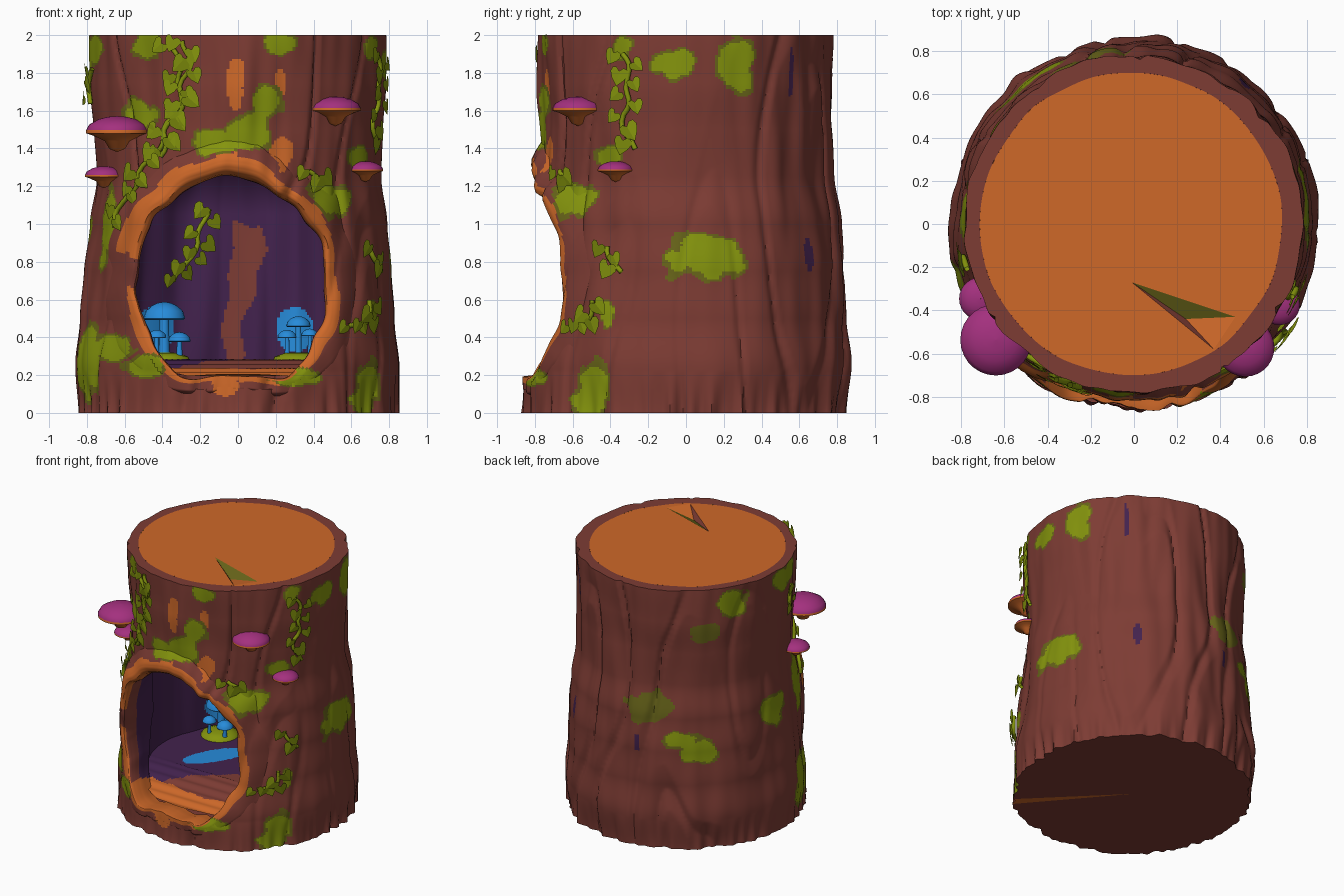
import bpy, bmesh, random
from math import sin, cos, pi, radians, degrees, atan2, hypot, sqrt
from mathutils import Vector, noise

random.seed(4)
if "Cube" in bpy.data.objects:
    bpy.data.objects.remove(bpy.data.objects["Cube"])

COLOURS = {
    "bark_brown": (0.205, 0.045, 0.034), "wood_orange": (0.62, 0.14, 0.022),
    "moss_green": (0.235, 0.3, 0.004), "dark_moss": (0.14, 0.13, 0.01),
    "hollow_purple": (0.055, 0.016, 0.075), "cap_magenta": (0.37, 0.03, 0.21),
    "glow_blue": (0.02, 0.26, 0.7)}
MATS = {}
for label, rgb in COLOURS.items():
    m = bpy.data.materials.new(label)
    m.use_nodes = True
    m.diffuse_color = (*rgb, 1)
    m.node_tree.nodes["Principled BSDF"].inputs["Base Color"].default_value = (*rgb, 1)
    MATS[label] = m


def finish(name, bm, labels, smooth=True):
    """Turn a bmesh and one colour label per face into an object."""
    me = bpy.data.meshes.new(name)
    used = sorted(set(labels))
    for label in used:
        me.materials.append(MATS[label])
    for f, label in zip(bm.faces, labels):
        f.material_index = used.index(label)
        f.smooth = smooth
    bm.to_mesh(me)
    bm.free()
    ob = bpy.data.objects.new(name, me)
    bpy.context.collection.objects.link(ob)
    if smooth:
        bpy.ops.object.select_all(action='DESELECT')
        ob.select_set(True)
        bpy.context.view_layer.objects.active = ob
        bpy.ops.object.shade_smooth_by_angle(angle=radians(50))


def grid(name, nu, nv, place, colour):
    """Closed band: place(angle, v) gives points, colour(centre, v) a label or None to leave a gap."""
    bm = bmesh.new()
    rows = [[bm.verts.new(place(2 * pi * i / nu, j / nv)) for i in range(nu)] for j in range(nv + 1)]
    labels = []
    for j in range(nv):
        for i in range(nu):
            k = (i + 1) % nu
            quad = (rows[j][i], rows[j][k], rows[j + 1][k], rows[j + 1][i])
            label = colour(sum((v.co for v in quad), Vector()) / 4, (j + 0.5) / nv)
            if label:
                bm.faces.new(quad)
                labels.append(label)
    finish(name, bm, labels)


def table(t, values):
    """Smooth lookup in evenly spaced values, t from 0 to 1."""
    s = min(max(t, 0), 0.9999) * (len(values) - 1)
    i = int(s)
    f = s - i
    f = f * f * (3 - 2 * f)
    return values[i] * (1 - f) + values[i + 1] * f


def pt(phi, z, r):
    """Point around the trunk; phi is 0 at the front and grows towards +x."""
    return Vector((r * sin(phi), -r * cos(phi), z))


def bark(phi, z):
    """Outer radius of the trunk, with swells, furrows and thin cracks."""
    s, c = sin(phi), cos(phi)
    w = 0.3 + 0.7 * abs(c)
    r = table(z / 2, (0.838, 0.857, 0.83, 0.812, 0.79, 0.757, 0.762, 0.775, 0.783))
    r += 0.022 * noise.noise((s * 3, c * 3, z * 1.5)) + 0.018 * w * noise.noise((s * 8, c * 8, z * 1.8))
    r -= 0.025 * w * max(0, 1 - 9 * abs(noise.noise((s * 2.5 + 7, c * 2.5, z * 0.7))))
    r += max(0, 1 - z / 0.22) * (0.03 * noise.noise((s * 16, c * 16, z)) + 0.03 * max(0, c))
    return r + 0.02 * max(0, -c) * sin(pi * z / 2)


# Opening outline: polar radius around its middle, every 30 degrees
MID_X, MID_Z = -0.02, 0.7
ARCH = (0.48, 0.5, 0.49, 0.56, 0.54, 0.53, 0.51, 0.53, 0.57, 0.5, 0.57, 0.52, 0.48)


def arch(a):
    return table((a % (2 * pi)) / (2 * pi), ARCH)


def in_opening(p, margin):
    dx, dz = p.x - MID_X, p.z - MID_Z
    return p.y < 0 and hypot(dx, dz) < arch(atan2(dz, dx)) + margin


# Painted patches: degrees round from the front, height, half sizes
MOSS = [(-38, 1.94, 7, .08), (-76, 1.92, 8, .09), (16, 1.96, 7, .06), (64, 1.94, 5, .07),
        (4, 1.5, 10, .11), (-9, 1.43, 10, .07), (12, 1.65, 7, .1), (-45, 1.58, 10, .08),
        (-62, .98, 6, .2), (-53, .35, 13, .08), (-70, .25, 10, .2), (-37, .24, 10, .06),
        (40, 1.13, 11, .1), (54, .1, 8, .16), (21, .19, 10, .05), (60, .53, 3, .08),
        (86, 1.85, 8, .09), (110, 1.83, 7, .16), (97, .82, 16, .13), (-119, 1.84, 9, .11),
        (-85, 1.9, 7, .1), (-148, .85, 9, .08), (-139, .75, 10, .09), (-94, .95, 10, .13),
        (56, 1.35, 7, .06)]
FADED = [(-135, 1.67, 8, .1), (-165, 1.07, 14, .14)]
STREAKS = [(-1, 1.72, 4, .19), (17, 1.74, 3, .1), (18, 1.36, 5, .11), (-4, .15, 6, .07)]
CREVICES = [(136, 1.8, 1.5, .13), (142, .83, 2, .11), (-170, .8, 1.5, .08)]


def nearest(p, patches):
    phi = degrees(atan2(p.x, -p.y))
    wobble = 0.45 * noise.noise(p * 8) + 0.2 * noise.noise(p * 20)
    return wobble + min(hypot(((phi - a + 180) % 360 - 180) / da, (p.z - z) / dz) for a, z, da, dz in patches)


def bark_colour(p, v=0):
    d = nearest(p, MOSS)
    if d < 0.88:
        return "moss_green"
    if d < 1.05 or nearest(p, FADED) < 0.9:
        return "dark_moss"
    if nearest(p, CREVICES) < 0.9:
        return "hollow_purple"
    return "wood_orange" if nearest(p, STREAKS) < 0.9 else "bark_brown"


# Trunk shell, cut rim on top and underside
grid("trunk", 320, 190, lambda a, v: pt(a, 2 * v, bark(a, 2 * v)),
     lambda p, v: None if in_opening(p, 0.06) else bark_colour(p))


def disc_edge(a):
    return pt(a, 2, 0.7 + 0.012 * noise.noise((3 * sin(a), 3 * cos(a), 0))) + Vector((-0.015, 0, 0))


grid("top_bark_ring", 320, 1, lambda a, v: pt(a, 2, bark(a, 2)) if v < 0.5 else disc_edge(a),
     lambda p, v: "bark_brown")
grid("underside", 320, 2, lambda a, v: pt(a, 0, v * bark(a, 0) + 0.0001),
     lambda p, v: "wood_orange" if 40 < degrees(atan2(p.x, -p.y)) < 45 else "bark_brown")

# Cut wood face with a wedge-shaped split
bm = bmesh.new()
ring = [bm.verts.new(disc_edge(2 * pi * i / 128)) for i in range(128)]
tip, right, left, pit = (bm.verts.new(c) for c in
                         ((-0.01, -.27, 2), (.47, -.43, 2), (.37, -.58, 2), (.24, -.44, 1.96)))
first, last = 12, 17
bm.faces.new(ring[last:] + ring[:first + 1] + [left, tip, right])
bm.faces.new(ring[first:last + 1] + [right, left])
for a, b in ((tip, right), (right, left), (left, tip)):
    bm.faces.new((a, pit, b))
finish("cut_wood_top", bm, ["wood_orange"] * 2 + ["dark_moss", "wood_orange", "bark_brown"], False)

# Swollen lip around the opening: (outline offset, height above bark)
LIP = [(.21, -.025), (.17, .005), (.13, .025), (.09, .04), (.06, .043), (.03, .035),
       (.01, .015), (0, -.02), (0, -.06), (.01, -.12), (.05, -.2)]


def lip_point(a, v):
    s = v * (len(LIP) - 1)
    i = min(int(s), len(LIP) - 2)
    grow, lift = (p + (q - p) * (s - i) for p, q in zip(LIP[i], LIP[i + 1]))
    up = sin(a)
    sill = max(0, -up - 0.5)
    rad = arch(a) + grow * (1 - 1.2 * sill) + 0.025 * noise.noise((cos(a) * 4, up * 4, v))
    x, z = MID_X + rad * cos(a), MID_Z + rad * up
    r = bark(atan2(x, 0.6), z)
    r += lift * (0.75 + 0.75 * up) if lift > 0 else lift
    return Vector((x, -sqrt(max(r * r - x * x, 0.01)), z))


def lip_colour(p, v):
    if p.z < 0.3 and abs(p.x + 0.05) < 0.36 and v > 0.5:
        return "wood_orange"
    if v > 0.88:
        return "hollow_purple"
    base = bark_colour(p)
    if v > 0.68 or base != "bark_brown":
        return base if v < 0.68 else "bark_brown"
    wave = 0.1 * noise.noise(p * 4)
    start = 0.32 if p.x > 0 else 0.24 if p.z > 0.85 else 0.4
    bare = p.x < 0 and 0.7 < p.z + wave < 0.82
    return "wood_orange" if start + wave < v and p.z > 0.13 and not bare else base


grid("opening_lip", 260, 30, lip_point, lip_colour)


# Hollow: wall, domed ceiling and floor
def hollow_point(a, v):
    z = 1.45 - 1.25 * v
    r = 0.64 * sqrt(max(0, 1 - max(0, (z - 1.05) / 0.4) ** 2))
    ridge = 0.07 * noise.noise((sin(a) * 4, cos(a) * 4, z * 0.8)) * max(0, -cos(a))
    root = 0.08 * max(0, 1 - (5 * (sin(a) - 0.06)) ** 2) if cos(a) < 0 else 0
    return pt(a, z, max(0.001, r * (1 - root) + ridge * min(1, r * 2)))


def hollow_colour(p, v):
    if in_opening(p, 0.07):
        return None
    if p.y > 0:
        rise = min(1, max(0, (p.z - 0.4) / 0.45))
        wave = 0.05 * noise.noise(p * 5)
        if abs(p.x + 0.03 - 0.09 * rise + wave) < 0.045 + 0.045 * rise and p.z + 2 * wave - p.x * 0.4 < 1.01:
            return "bark_brown"
        if min(hypot((p.x - x) / 0.1, (p.z - 0.44) / 0.12) for x in (-0.44, 0.3)) < 1:
            return "glow_blue"
    return "hollow_purple"


grid("hollow_wall", 260, 90, hollow_point, hollow_colour)


def floor_point(a, v):
    p = pt(a, 0, 0.7 * (1 - v) + 0.0005)
    p.z = 0.28 - 0.08 * min(1, max(0, (-p.y - 0.3) / 0.35)) + 0.005 * sin(p.y * 70) * (p.y < -0.25)
    return p


def floor_colour(p, v):
    if hypot((p.x + 0.22 - 0.5 * p.y) / 0.11, (p.y - 0.02) / 0.22) < 1:
        return "glow_blue"
    wave = 0.06 * noise.noise(p * 6)
    if p.y + wave < -0.5:
        return "wood_orange"
    return "hollow_purple" if p.y - 0.8 * min(p.x, 0.1) + wave > -0.23 else "bark_brown"


grid("hollow_floor", 160, 60, floor_point, floor_colour)


# Lathed fungi
def lathe(name, centre, size, profile, colour, sides=28):
    def place(a, v):
        r, h = profile[round(v * (len(profile) - 1))]
        return Vector(centre) + pt(a, h * size, max(r, 0.002) * size)
    grid(name, sides, len(profile) - 1, place, colour)


SHELF = [(0, -.6), (.25, -.5), (.4, -.25), (.75, -.08), (1, 0), (1, .1), (.9, .28), (.6, .45), (.3, .53), (0, .55)]
for label, phi, z, r, size in (("large_left", -50, 1.48, .835, .165), ("small_left", -64, 1.25, .79, .1),
                               ("large_right", 42, 1.6, .77, .135), ("small_right", 61, 1.28, .77, .095)):
    lathe("shelf_fungus_" + label, pt(radians(phi), z, r), size, SHELF,
          lambda p, v: "cap_magenta" if v > 0.6 else "wood_orange")

CAP = [(.3, -.05), (.9, -.08), (1, 0), (.9, .35), (.6, .62), (.3, .75), (0, .8)]
for n, (x, y, z, size) in enumerate(((-.39, .35, .5, .11), (-.31, .28, .38, .06), (-.43, .26, .4, .05),
                                     (.32, .38, .46, .065), (.26, .32, .4, .05), (.38, .3, .41, .045))):
    stem = [(.35, (.26 - z) / size), (.25, (.33 - z) / size), (.22, 0)]
    lathe(f"glow_mushroom_{n}", (x, y, z), size, stem + CAP, lambda p, v: "glow_blue", 20)
for side, x in (("left", -.39), ("right", .32)):
    lathe("floor_moss_" + side, (x, .33, .27), .14, [(1, 0), (.9, .2), (.5, .34), (0, .36)],
          lambda p, v: "moss_green")

# Vines: stems with gently folded heart leaves
HALF = [(0, .1), (.2, .28), (.42, .24), (.5, 0), (.35, -.32), (0, -.7)]


def vine(name, path, inner=None):
    pts = []
    for (a0, z0), (a1, z1) in zip(path, path[1:]):
        for k in range(6):
            a, z = radians(a0 + (a1 - a0) * k / 6), z0 + (z1 - z0) * k / 6
            a += 0.03 * sin(z * 28)
            pts.append(pt(a, z, inner or bark(a, z) + 0.02))
    cu = bpy.data.curves.new(name + "_stem", 'CURVE')
    cu.dimensions, cu.bevel_depth, cu.bevel_resolution = '3D', 0.014, 1
    sp = cu.splines.new('POLY')
    sp.points.add(len(pts) - 1)
    for q, p in zip(sp.points, pts):
        q.co = (*p, 1)
    cu.materials.append(MATS["moss_green"])
    ob = bpy.data.objects.new(name + "_stem", cu)
    bpy.context.collection.objects.link(ob)
    bpy.ops.object.select_all(action='DESELECT')
    ob.select_set(True)
    bpy.context.view_layer.objects.active = ob
    bpy.ops.object.convert(target='MESH')
    bm = bmesh.new()
    for i, p in enumerate(pts[::2]):
        out = Vector((p.x, p.y, 0)).normalized() * (-1 if inner else 1)
        side = Vector((0, 0, 1)).cross(out)
        turn = (1 if i % 2 else -1) * random.uniform(0.2, 0.9)
        across = side * cos(turn) + Vector((0, 0, sin(turn)))
        along = out.cross(across) + out * random.uniform(0, 0.25)
        size = random.uniform(0.08, 0.11)
        base = p + out * 0.025 + side * (0.045 if turn > 0 else -0.045)
        for s in (1, -1):
            vs = [bm.verts.new(base + size * (across * x * s + along * y - out * x * 0.15)) for x, y in HALF]
            bm.faces.new(vs[::-s])
    finish(name + "_leaves", bm, ["moss_green"] * len(bm.faces), False)


vine("front_vine", [(-20, 1.97), (-20, 1.8), (-24, 1.6), (-31, 1.45), (-40, 1.28), (-48, 1.15), (-56, .95)])
vine("front_vine_twin", [(-25, 1.95), (-22, 1.7), (-29, 1.5), (-33, 1.33)])
vine("left_vine", [(-76, 1.82), (-80, 1.6)])
vine("right_vine", [(65, 1.9), (69, 1.75), (65, 1.58), (69, 1.36)])
vine("right_middle_vine", [(60, .88), (65, .72)])
vine("right_lower_vine", [(44, .46), (51, .48), (57, .62)])
vine("lip_vine", [(31, 1.28), (38, 1.2)])
vine("hollow_vine", [(198, 1.08), (203, .9), (212, .78), (220, .68)], 0.54)
